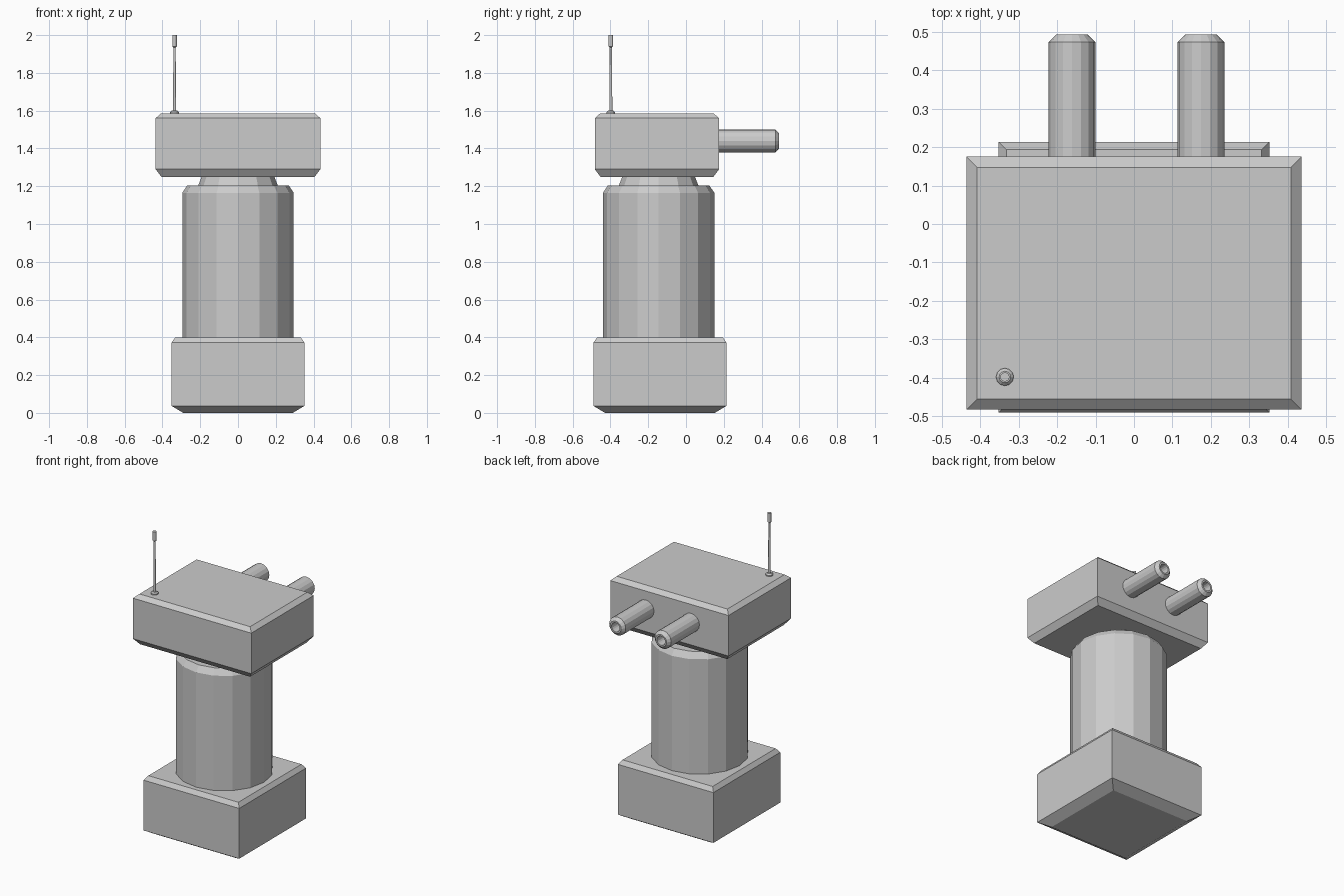
import bpy, bmesh
from math import sin, cos, pi
from mathutils import Matrix

if "Cube" in bpy.data.objects:
    bpy.data.objects.remove(bpy.data.objects["Cube"])


def loft(name, rings, closed=True, matrix=None):
    """Join rings of points with quads, optionally capping both ends."""
    bm = bmesh.new()
    loops = [[bm.verts.new(p) for p in ring] for ring in rings]
    n = len(loops[0])
    for a, b in zip(loops, loops[1:]):
        for i in range(n):
            j = (i + 1) % n
            bm.faces.new((a[i], a[j], b[j], b[i]))
    if closed:
        bm.faces.new(loops[0][::-1])
        bm.faces.new(loops[-1])
    if matrix:
        bm.transform(matrix)
    bmesh.ops.recalc_face_normals(bm, faces=bm.faces)
    mesh = bpy.data.meshes.new(name)
    bm.to_mesh(mesh)
    bm.free()
    ob = bpy.data.objects.new(name, mesh)
    bpy.context.collection.objects.link(ob)
    return ob


def chamfered_box(name, cy, hx, hy, levels):
    """Stack of rectangles; levels are (z, inset)."""
    loft(name, [[(sx * (hx - d), cy + sy * (hy - d), z)
                 for sx, sy in ((-1, -1), (1, -1), (1, 1), (-1, 1))]
                for z, d in levels])


def turned(name, profile, sides, matrix):
    """Turned part; profile points are (radius, height)."""
    return loft(name, [[(r * cos(2 * pi * i / sides), r * sin(2 * pi * i / sides), z)
                        for i in range(sides)] for r, z in profile], True, matrix)


# Square foot with a deeper chamfer underneath
chamfered_box("base", -0.138, 0.352, 0.352,
              [(0, 0.062), (0.037, 0), (0.372, 0), (0.4, 0.02)])

# Round column and its tapered neck
axis = Matrix.Translation((0, -0.145, 0))
turned("column", [(0.295, 0.39), (0.295, 1.165), (0.268, 1.205)], 16, axis)
turned("neck", [(0.212, 1.19), (0.21, 1.205), (0.185, 1.27)], 12, axis)

# Wide head block
chamfered_box("head", -0.154, 0.436, 0.329,
              [(1.25, 0.03), (1.29, 0), (1.56, 0), (1.585, 0.028)])

# Two hollow-ended pipes pointing backwards
for side, x in (("left", -0.161), ("right", 0.174)):
    m = Matrix.Translation((x, 0, 1.44)) @ Matrix.Rotation(-pi / 2, 4, 'X')
    turned(side + "_pipe", [(0.061, 0.1), (0.061, 0.473), (0.041, 0.493),
                            (0.03, 0.493), (0.027, 0.42)], 16, m)

# Antenna with a foot collar and a thicker tip
turned("antenna", [(0.023, 1.575), (0.023, 1.592), (0.015, 1.6), (0.008, 1.6),
                   (0.006, 1.935), (0.012, 1.94), (0.012, 2.0)], 12,
       Matrix.Translation((-0.336, -0.398, 0)))
